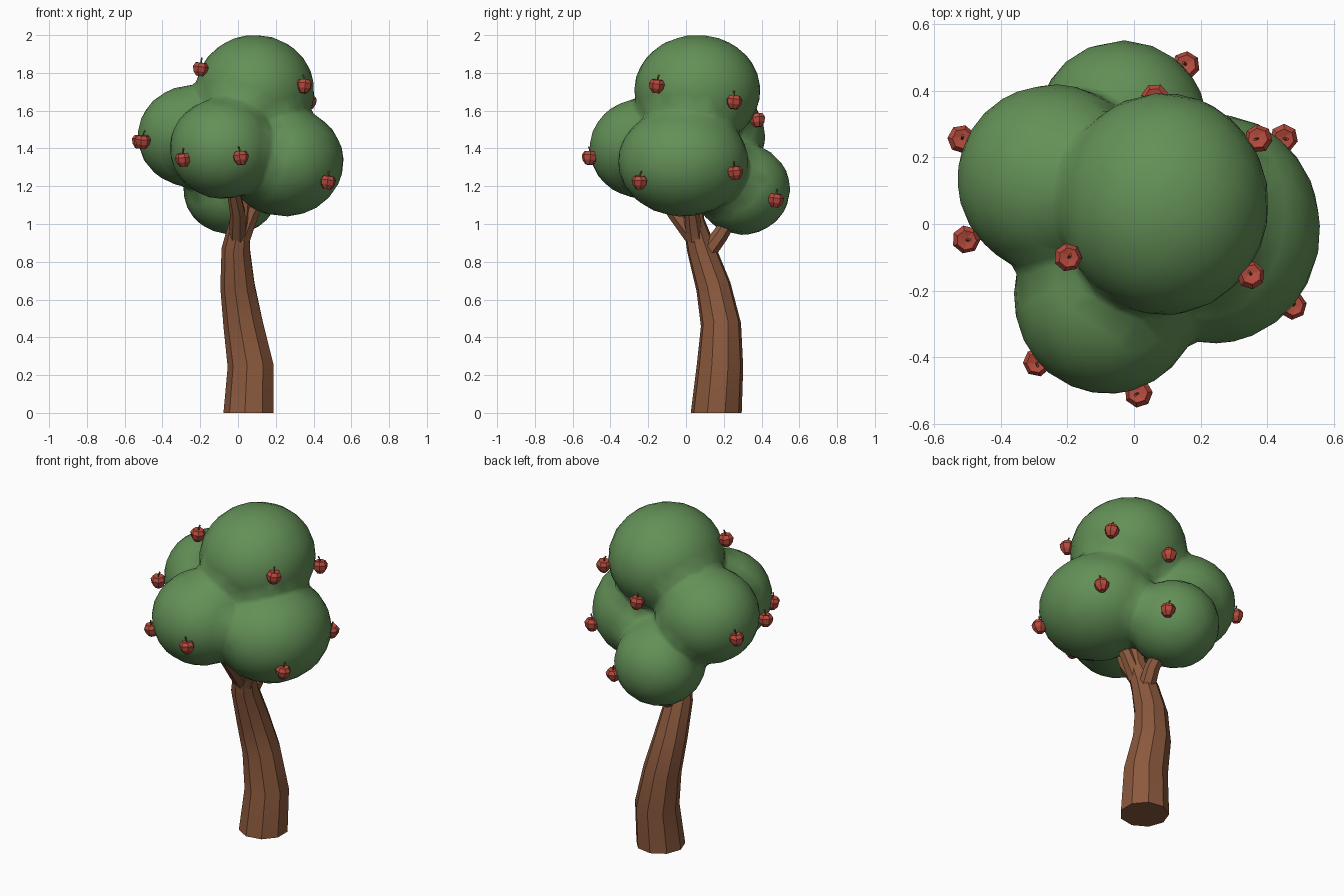
import bpy, bmesh, math
from mathutils import Vector, Matrix

if "Cube" in bpy.data.objects:
    bpy.data.objects.remove(bpy.data.objects["Cube"])


def material(name, rgb):
    m = bpy.data.materials.new(name)
    m.diffuse_color = (*rgb, 1)
    m.use_nodes = True
    m.node_tree.nodes["Principled BSDF"].inputs["Base Color"].default_value = m.diffuse_color
    return m


GREEN = material("leaf green", (0.125, 0.28, 0.095))
BROWN = material("bark brown", (0.26, 0.10, 0.047))
RED = material("apple red", (0.47, 0.07, 0.047))


def make_object(name, bm, mat, smooth=False):
    bmesh.ops.recalc_face_normals(bm, faces=bm.faces)
    me = bpy.data.meshes.new(name)
    bm.to_mesh(me)
    bm.free()
    me.materials.append(mat)
    me.polygons.foreach_set("use_smooth", [smooth] * len(me.polygons))
    ob = bpy.data.objects.new(name, me)
    bpy.context.collection.objects.link(ob)
    return ob


def tube(bm, path, sides):
    """Tapered tube through (x, y, z, radius) points, capped at both ends."""
    pts = [Vector(p[:3]) for p in path]
    rings = []
    for i, p in enumerate(path):
        d = (pts[min(i + 1, len(pts) - 1)] - pts[max(i - 1, 0)]).normalized()
        if p[2] == 0:
            d = Vector((0, 0, 1))
        q = Vector((0, 0, 1)).rotation_difference(d)
        ring = []
        for k in range(sides):
            a = math.tau * (k + 0.5) / sides
            off = Vector((math.cos(a), math.sin(a), 0)) * p[3]
            ring.append(bm.verts.new(pts[i] + q @ off))
        rings.append(ring)
    for r0, r1 in zip(rings, rings[1:]):
        for k in range(sides):
            n = (k + 1) % sides
            bm.faces.new((r0[k], r0[n], r1[n], r1[k]))
    bm.faces.new(rings[0][::-1])
    bm.faces.new(rings[-1])


# Trunk, bending as it rises
bm = bmesh.new()
tube(bm, [(0.06, 0.16, 0, 0.137), (0.07, 0.18, 0.25, 0.125),
          (0.03, 0.185, 0.47, 0.108), (0.0, 0.145, 0.67, 0.094),
          (-0.01, 0.08, 0.87, 0.077), (0.015, 0.04, 1.02, 0.058),
          (0.05, 0.03, 1.3, 0.04)], 9)
trunk = make_object("trunk", bm, BROWN, True)

# Branches reaching into the leaf clumps
branches = {
    "front_branch": [(0.0, 0.05, 0.92, 0.05), (0.0, -0.06, 1.06, 0.042), (-0.04, -0.18, 1.25, 0.03)],
    "right_branch": [(0.02, 0.05, 0.92, 0.048), (0.08, 0.03, 1.07, 0.04), (0.18, 0.0, 1.22, 0.03)],
    "back_branch": [(0.0, 0.09, 0.82, 0.05), (0.02, 0.18, 0.94, 0.044), (0.0, 0.27, 1.08, 0.034)],
}
wood = [trunk]
for name, path in branches.items():
    bm = bmesh.new()
    tube(bm, path, 7)
    wood.append(make_object(name, bm, BROWN, True))
for ob in wood:
    bpy.ops.object.select_all(action='DESELECT')
    ob.select_set(True)
    bpy.context.view_layer.objects.active = ob
    bpy.ops.object.shade_smooth_by_angle(angle=math.radians(30))

# Foliage: five clumps fused into one soft low-poly mass (centre, radii)
clumps = [
    ((0.09, 0.06, 1.705), (0.315, 0.335, 0.297)),
    ((-0.08, -0.22, 1.40), (0.282, 0.292, 0.267)),
    ((0.245, -0.015, 1.33), (0.315, 0.345, 0.29)),
    ((-0.24, 0.135, 1.465), (0.292, 0.285, 0.27)),
    ((-0.035, 0.30, 1.185), (0.255, 0.252, 0.242)),
]
bm = bmesh.new()
for c, r in clumps:
    bmesh.ops.create_icosphere(bm, subdivisions=4, radius=1,
                               matrix=Matrix.Translation(c) @ Matrix.Diagonal((*r, 1)))
foliage = make_object("foliage", bm, GREEN, True)
mod = foliage.modifiers.new("fuse", 'REMESH')
mod.mode = 'VOXEL'
mod.voxel_size = 0.022
mod.use_smooth_shade = True
mod = foliage.modifiers.new("soften", 'SMOOTH')
mod.iterations = 4
mod = foliage.modifiers.new("simplify", 'DECIMATE')
mod.ratio = 0.08
bpy.ops.object.select_all(action='DESELECT')
foliage.select_set(True)
bpy.context.view_layer.objects.active = foliage
for mod in list(foliage.modifiers):
    bpy.ops.object.modifier_apply(modifier=mod.name)
foliage.data.materials.clear()
foliage.data.materials.append(GREEN)
bpy.ops.object.shade_smooth()

# Apples with short stems
spots = [
    (-0.20, -0.10, 1.82), (0.35, -0.155, 1.73), (0.375, 0.255, 1.645),
    (0.065, 0.38, 1.55), (0.45, 0.26, 1.27), (0.475, -0.245, 1.22),
    (0.155, 0.475, 1.125), (0.015, -0.51, 1.35), (-0.29, -0.415, 1.34),
    (-0.505, -0.045, 1.435), (-0.52, 0.255, 1.435),
]
for i, (x, y, z) in enumerate(spots, 1):
    turn = Matrix.Translation((x, y, z)) @ Matrix.Rotation(i * 1.3, 4, 'Z') @ Matrix.Rotation(0.12, 4, 'X')
    bm = bmesh.new()
    tube(bm, [(0, 0, -0.036, 0.02), (0, 0, -0.012, 0.038), (0, 0, 0.014, 0.043),
              (0, 0, 0.034, 0.03), (0, 0, 0.028, 0.008)], 7)
    bm.transform(turn)
    make_object(f"apple_{i}", bm, RED)
    bm = bmesh.new()
    tube(bm, [(0, 0, 0.02, 0.004), (0.003, 0, 0.045, 0.004), (0.01, 0, 0.06, 0.005)], 5)
    bm.transform(turn)
    make_object(f"apple_stem_{i}", bm, BROWN)
